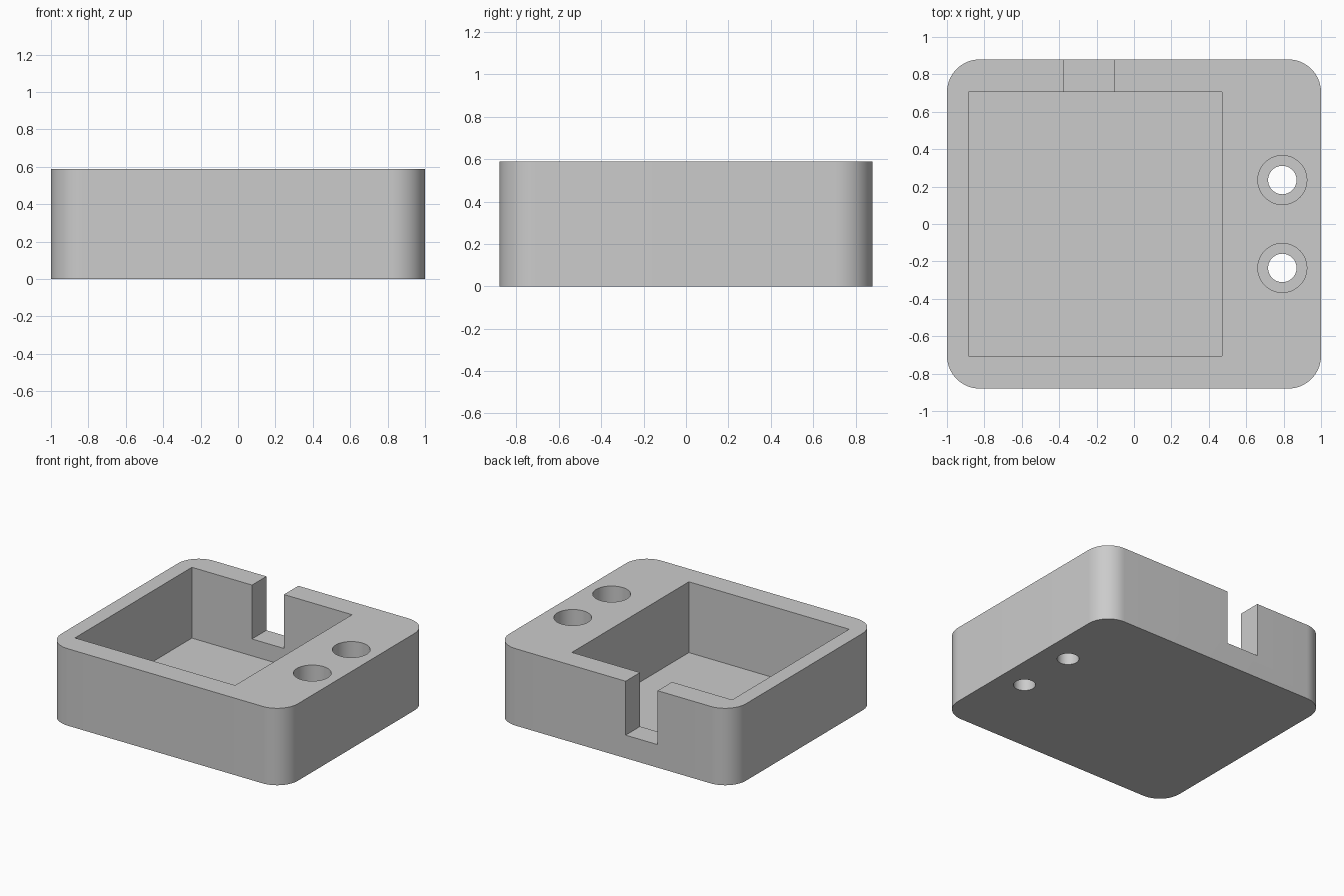
import bpy, bmesh, math

if "Cube" in bpy.data.objects:
    bpy.data.objects.remove(bpy.data.objects["Cube"])

HEIGHT = 0.588
HALF_X, HALF_Y = 1.0, 0.88
CORNER = 0.176
OVER = 0.1  # cutters overshoot the surface by this much

grey = bpy.data.materials.new("grey plastic")
grey.diffuse_color = (0.6, 0.6, 0.6, 1)
grey.use_nodes = True
grey.node_tree.nodes["Principled BSDF"].inputs["Base Color"].default_value = grey.diffuse_color


def prism(name, outline, z0, z1):
    """Extrude a counter-clockwise outline from z0 up to z1."""
    bm = bmesh.new()
    face = bm.faces.new([bm.verts.new((x, y, z0)) for x, y in outline])
    top = bmesh.ops.extrude_face_region(bm, geom=[face])["geom"]
    bmesh.ops.translate(bm, vec=(0, 0, z1 - z0),
                        verts=[v for v in top if isinstance(v, bmesh.types.BMVert)])
    bmesh.ops.recalc_face_normals(bm, faces=bm.faces)
    mesh = bpy.data.meshes.new(name)
    bm.to_mesh(mesh)
    bm.free()
    mesh.materials.append(grey)
    obj = bpy.data.objects.new(name, mesh)
    bpy.context.collection.objects.link(obj)
    return obj


def arc(cx, cy, r, start, sweep, n):
    return [(cx + r * math.cos(start + sweep * i / n),
             cy + r * math.sin(start + sweep * i / n)) for i in range(n + 1)]


def rectangle(x0, x1, y0, y1):
    return [(x0, y0), (x1, y0), (x1, y1), (x0, y1)]


def circle(cx, cy, r):
    return arc(cx, cy, r, 0, math.tau, 64)[:-1]


def cut(target, cutter):
    mod = target.modifiers.new("cut", "BOOLEAN")
    mod.operation = "DIFFERENCE"
    mod.solver = "EXACT"
    mod.object = cutter
    bpy.context.view_layer.objects.active = target
    bpy.ops.object.modifier_apply(modifier=mod.name)
    bpy.data.objects.remove(cutter, do_unlink=True)


# Body: block with rounded vertical corners
outline = []
for i, (sx, sy) in enumerate([(1, 1), (-1, 1), (-1, -1), (1, -1)]):
    outline += arc(sx * (HALF_X - CORNER), sy * (HALF_Y - CORNER), CORNER,
                   i * math.pi / 2, math.pi / 2, 16)
body = prism("housing_body", outline, 0, HEIGHT)

# Open pocket and the cable slot through the back wall
cut(body, prism("pocket_cutter", rectangle(-0.884, 0.47, -0.706, 0.706),
                0.047, HEIGHT + OVER))
cut(body, prism("slot_cutter", rectangle(-0.376, -0.106, 0.6, HALF_Y + OVER),
                0.176, HEIGHT + OVER))

# Two counterbored screw holes
for y in (-0.235, 0.235):
    cut(body, prism("bore_cutter", circle(0.793, y, 0.131), 0.2, HEIGHT + OVER))
    cut(body, prism("screw_hole_cutter", circle(0.793, y, 0.076), -OVER, 0.3))

# Smooth corners and bores, sharp edges elsewhere
bpy.ops.object.select_all(action="DESELECT")
body.select_set(True)
bpy.context.view_layer.objects.active = body
bpy.ops.object.shade_smooth_by_angle(angle=math.radians(30))
